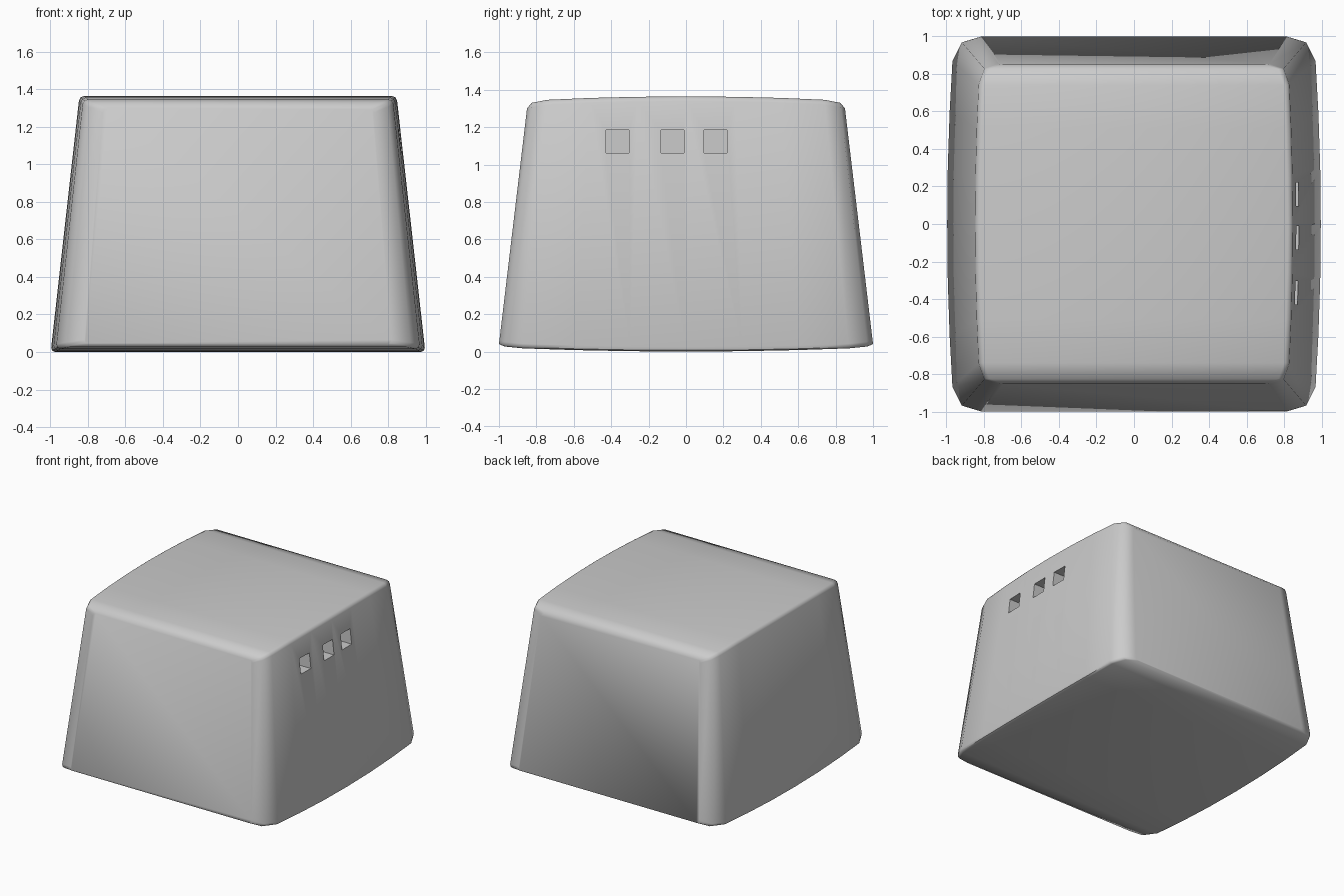
import bpy, bmesh

if "Cube" in bpy.data.objects:
    bpy.data.objects.remove(bpy.data.objects["Cube"])

# Stations from the front end to the middle:
# bottom half-width, bottom y, top half-width, top y, bottom z, top z
half = [
    (0.82, 1.00, 0.72, 0.85, 0.040, 1.300),
    (0.92, 0.97, 0.795, 0.825, 0.027, 1.330),
    (0.97, 0.87, 0.825, 0.74, 0.017, 1.346),
    (0.985, 0.60, 0.835, 0.51, 0.008, 1.356),
    (0.995, 0.30, 0.842, 0.26, 0.002, 1.362),
    (0.998, 0.00, 0.845, 0.00, 0.000, 1.364),
]
stations = [(s, -1) for s in half] + [(s, 1) for s in half[-2::-1]]

# Tapered body, lofted front to back through rounded trapezoid sections
bm = bmesh.new()
rings = []
for (wb, yb, wt, yt, zb, zt), sign in stations:
    def width(z):
        return wb + (wt - wb) * (z - zb) / (zt - zb)
    side = []
    for inset, z in ((0.025, zb), (0.007, zb + 0.007), (0, zb + 0.025),
                     (0, zt - 0.025), (0.007, zt - 0.007), (0.025, zt)):
        y = sign * (yb + (yt - yb) * (z - zb) / (zt - zb))
        side.append((width(z) - inset, y, z))
    loop = side + [(-x, y, z) for x, y, z in reversed(side)]
    rings.append([bm.verts.new(p) for p in loop])
n = len(rings[0])
for a, b in zip(rings, rings[1:]):
    for i in range(n):
        j = (i + 1) % n
        bm.faces.new((a[i], a[j], b[j], b[i]))
bm.faces.new(rings[0])
bm.faces.new(rings[-1][::-1])
bmesh.ops.recalc_face_normals(bm, faces=bm.faces[:])
mesh = bpy.data.meshes.new("tapered_body")
bm.to_mesh(mesh)
bm.free()
body = bpy.data.objects.new("tapered_body", mesh)
bpy.context.collection.objects.link(body)

# Three square sockets in the right wall
for k, y in enumerate((-0.367, -0.073, 0.158)):
    bpy.ops.mesh.primitive_cube_add(size=1, location=(0.80, y, 1.123))
    cutter = bpy.context.object
    cutter.name = f"socket_cutter_{k + 1}"
    cutter.scale = (0.40, 0.124, 0.124)
    cutter.hide_render = True
    cutter.display_type = 'WIRE'
    mod = body.modifiers.new(f"socket_{k + 1}", 'BOOLEAN')
    mod.operation = 'DIFFERENCE'
    mod.solver = 'EXACT'
    mod.object = cutter

# Apply the cuts, then shade smooth with sharp socket rims
bpy.ops.object.select_all(action='DESELECT')
body.select_set(True)
bpy.context.view_layer.objects.active = body
for mod in list(body.modifiers):
    bpy.ops.object.modifier_apply(modifier=mod.name)
for obj in [o for o in bpy.data.objects if o.name.startswith("socket_cutter")]:
    bpy.data.objects.remove(obj)
bpy.ops.object.shade_smooth_by_angle(angle=0.9)
